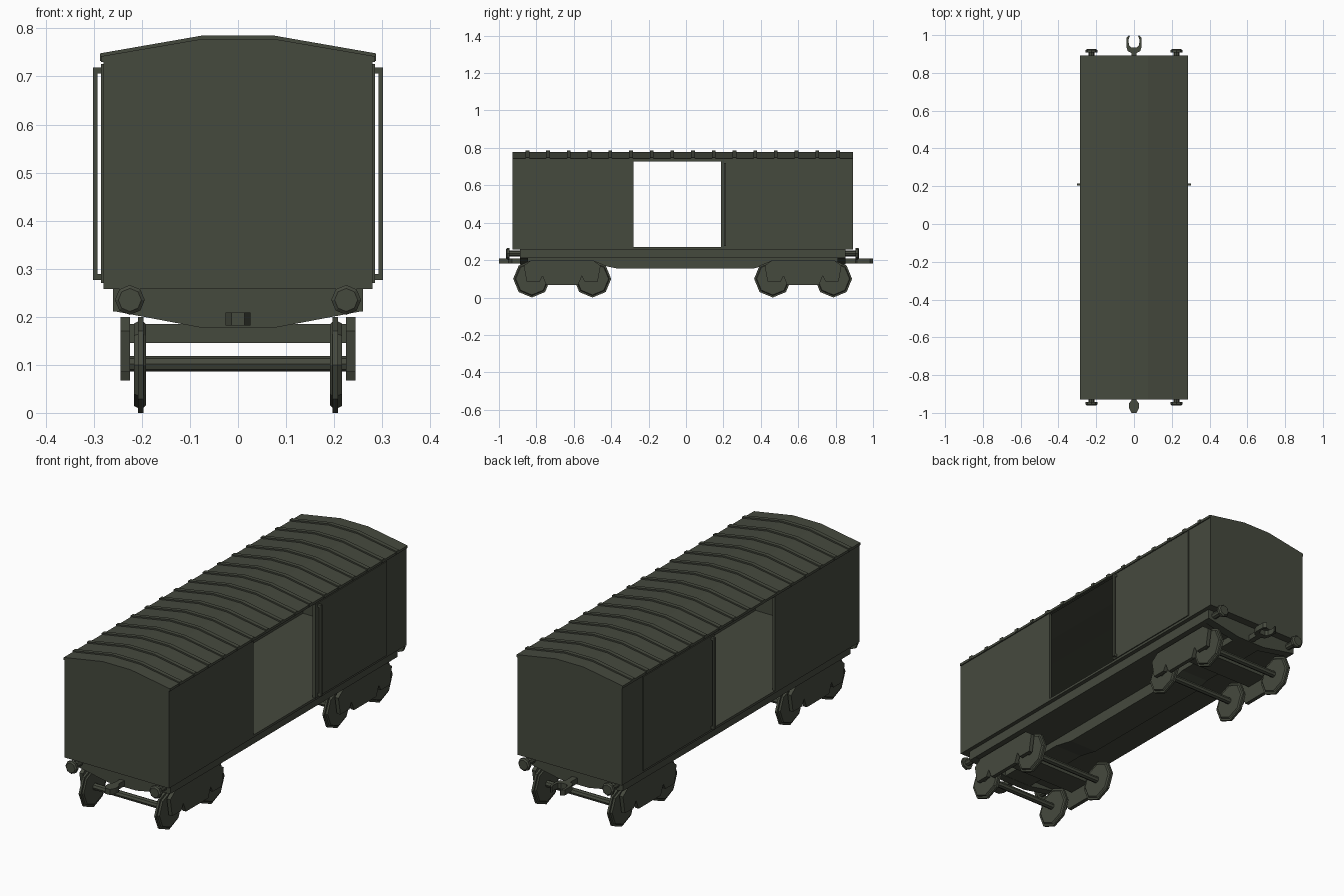
import bpy, bmesh, math

if "Cube" in bpy.data.objects:
    bpy.data.objects.remove(bpy.data.objects["Cube"])

mat = bpy.data.materials.new("dark olive")
mat.diffuse_color = (0.060, 0.067, 0.048, 1)
mat.use_nodes = True
mat.node_tree.nodes["Principled BSDF"].inputs["Base Color"].default_value = mat.diffuse_color

C = -0.018            # centre of the body along y (couplers differ in length)
Y0, Y1 = -0.928, 0.892


def finish(name, bm):
    bmesh.ops.recalc_face_normals(bm, faces=bm.faces)
    me = bpy.data.meshes.new(name)
    bm.to_mesh(me)
    bm.free()
    me.materials.append(mat)
    ob = bpy.data.objects.new(name, me)
    bpy.context.collection.objects.link(ob)
    return ob


def prism(name, pts, axis, a, b):
    """Extrude a 2D outline along an axis: x takes (y,z), y takes (x,z), z takes (x,y)."""
    put = {'x': lambda p, t: (t, p[0], p[1]),
           'y': lambda p, t: (p[0], t, p[1]),
           'z': lambda p, t: (p[0], p[1], t)}[axis]
    bm = bmesh.new()
    lo = [bm.verts.new(put(p, a)) for p in pts]
    hi = [bm.verts.new(put(p, b)) for p in pts]
    n = len(pts)
    bm.faces.new(lo)
    bm.faces.new(hi)
    for i in range(n):
        j = (i + 1) % n
        bm.faces.new((lo[i], lo[j], hi[j], hi[i]))
    return finish(name, bm)


def box(name, x0, x1, y0, y1, z0, z1):
    return prism(name, [(x0, y0), (x1, y0), (x1, y1), (x0, y1)], 'z', z0, z1)


def lathe(name, rings, axis, u, z, n=8):
    """Turned part: rings of (position on axis, radius); u is the other level coordinate."""
    bm = bmesh.new()
    rows = []
    for t, r in rings:
        row = []
        for i in range(n):
            a = 2 * math.pi * i / n
            h, v = u + r * math.sin(a), z - r * math.cos(a)
            row.append(bm.verts.new((t, h, v) if axis == 'x' else (h, t, v)))
        rows.append(row)
    for p, q in zip(rows, rows[1:]):
        for i in range(n):
            j = (i + 1) % n
            bm.faces.new((p[i], p[j], q[j], q[i]))
    bm.faces.new(rows[0])
    bm.faces.new(rows[-1])
    return finish(name, bm)


def both(half):
    """Complete a half outline (positive side) by mirroring it."""
    return half + [(-x, z) for x, z in reversed(half)]


# body: floor, ends
box("floor", -0.278, 0.278, Y0, Y1, 0.258, 0.27)
end_shape = both([(0.28, 0.258), (0.28, 0.738), (0.075, 0.774)])
prism("front_wall", end_shape, 'y', Y0, Y0 + 0.012)
prism("back_wall", end_shape, 'y', Y1 - 0.012, Y1)

# roof shell and ribs
roof = [(0.285, 0.73), (0.285, 0.742), (0.075, 0.778)]
under = [(0.075, 0.766), (0.275, 0.73)]
outline = roof + [(-x, z) for x, z in reversed(roof)] \
    + [(-x, z) for x, z in reversed(under)] + under
prism("roof", outline, 'y', Y0, Y1)
rib = both([(0.287, 0.732), (0.287, 0.748), (0.075, 0.785)])
inner = [(-0.28, 0.732), (-0.075, 0.77), (0.075, 0.77), (0.28, 0.732)]
for i in range(16):
    y = -0.848 + i * 0.1107
    prism("roof_rib", rib + inner, 'y', y - 0.01, y + 0.01)

# side walls with open doorways, slid doors, handle bars
for s in (-1, 1):
    a, b = s * 0.268, s * 0.28
    box("side_wall_front", a, b, Y0, -0.28, 0.258, 0.74)
    box("side_wall_rear", a, b, 0.187, Y1, 0.258, 0.74)
    box("door_header", a, b, -0.28, 0.187, 0.728, 0.74)
    box("door_sill", a, b, -0.28, 0.187, 0.258, 0.27)
    box("sliding_door", s * 0.279, s * 0.285, 0.187, 0.733, 0.27, 0.726)
    box("door_handle_bar", s * 0.292, s * 0.302, 0.203, 0.215, 0.276, 0.719)
    for z in (0.276, 0.706):
        box("handle_bracket", s * 0.28, s * 0.3, 0.203, 0.215, z, z + 0.013)

# underframe: deck, sloped end beams, centre sill
F0, F1 = -0.885, 0.85
box("underframe", -0.26, 0.26, F0, F1, 0.211, 0.26)
beam = both([(0.26, 0.259), (0.26, 0.212), (0.075, 0.177)])
prism("front_beam", beam, 'y', F0 - 0.002, F0 + 0.04)
prism("back_beam", beam, 'y', F1 - 0.04, F1 + 0.002)
prism("centre_sill", [(F0 + 0.02, 0.215), (F0 + 0.02, 0.178), (C - 0.46, 0.178),
                      (C - 0.35, 0.155), (C + 0.38, 0.155), (C + 0.46, 0.178),
                      (F1 - 0.02, 0.178), (F1 - 0.02, 0.215)], 'x', -0.075, 0.075)

# buffers
for e in (-1, 1):
    for s in (-1, 1):
        def at(d):
            return C + e * d
        lathe("buffer", [(at(0.85), 0.016), (at(0.925), 0.016), (at(0.925), 0.031),
                         (at(0.938), 0.031), (at(0.944), 0.024)], 'y', s * 0.225, 0.235)

# couplers: rounded tongue in front, fork at the back
tongue = both([(0.012, -0.86), (0.012, -0.93), (0.026, -0.95), (0.026, -0.975), (0.014, -1.0)])
prism("front_coupler", tongue, 'z', 0.182, 0.209)
fork = both([(0.014, 0.82), (0.014, 0.905), (0.033, 0.915), (0.041, 0.94), (0.04, 0.985),
             (0.026, 1.0), (0.022, 0.995), (0.03, 0.975), (0.026, 0.945), (0.015, 0.935)])
prism("back_coupler", fork, 'z', 0.182, 0.209)

# bogies: side frames, bolster, axles and wheels
frame = both([(0.165, 0.2), (0.205, 0.17), (0.19, 0.085), (0.12, 0.085),
              (0.105, 0.115), (0.085, 0.067)])
for cy in (-0.662, 0.626):
    prism("bogie_bolster", [(cy - 0.06, 0.145), (cy + 0.06, 0.145),
                            (cy + 0.06, 0.185), (cy - 0.06, 0.185)], 'x', -0.226, 0.226)
    for s in (-1, 1):
        prism("bogie_side_frame", [(cy + u, z) for u, z in frame], 'x', s * 0.225, s * 0.244)
    for d in (-0.162, 0.162):
        lathe("axle", [(-0.23, 0.016), (0.23, 0.016)], 'x', cy + d, 0.102)
        for s in (-1, 1):
            lathe("wheel", [(s * 0.191, 0.084), (s * 0.197, 0.09), (s * 0.197, 0.1),
                            (s * 0.208, 0.1), (s * 0.208, 0.09), (s * 0.216, 0.086)],
                  'x', cy + d, 0.1)
